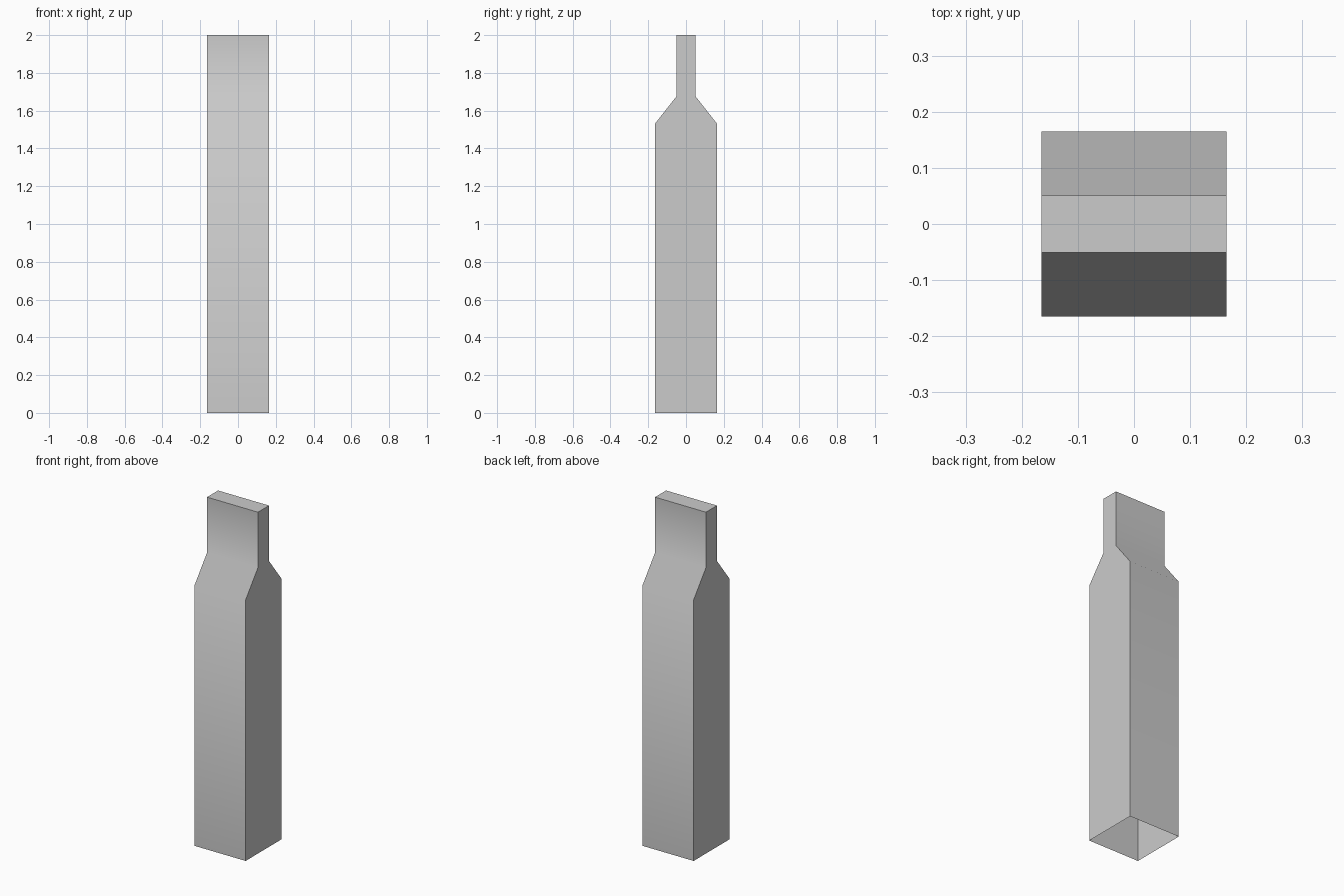
import bpy
import bmesh
import math

if "Cube" in bpy.data.objects:
    bpy.data.objects.remove(bpy.data.objects["Cube"])

HALF = 0.165   # half width of the shaft
NECK = 0.051   # half depth of the thin top

# Side profile (y, z), from front foot over the top to back foot
front = [(-HALF, 0.0), (-HALF, 1.53), (-NECK, 1.675), (-NECK, 2.0)]
profile = front + [(-y, z) for y, z in reversed(front)]

bm = bmesh.new()
left = [bm.verts.new((-HALF, y, z)) for y, z in profile]
right = [bm.verts.new((HALF, y, z)) for y, z in profile]

# Front, top and back strips; the foot stays open
for i in range(len(profile) - 1):
    bm.faces.new((left[i], right[i], right[i + 1], left[i + 1]))

# Side caps
bm.faces.new(left)
bm.faces.new(list(reversed(right)))

mesh = bpy.data.meshes.new("tapered_post")
bm.to_mesh(mesh)
bm.free()
post = bpy.data.objects.new("tapered_post", mesh)
bpy.context.collection.objects.link(post)

# Soft bends on front and back, sharp corners elsewhere
bpy.context.view_layer.objects.active = post
post.select_set(True)
bpy.ops.object.shade_smooth_by_angle(angle=math.radians(45))
